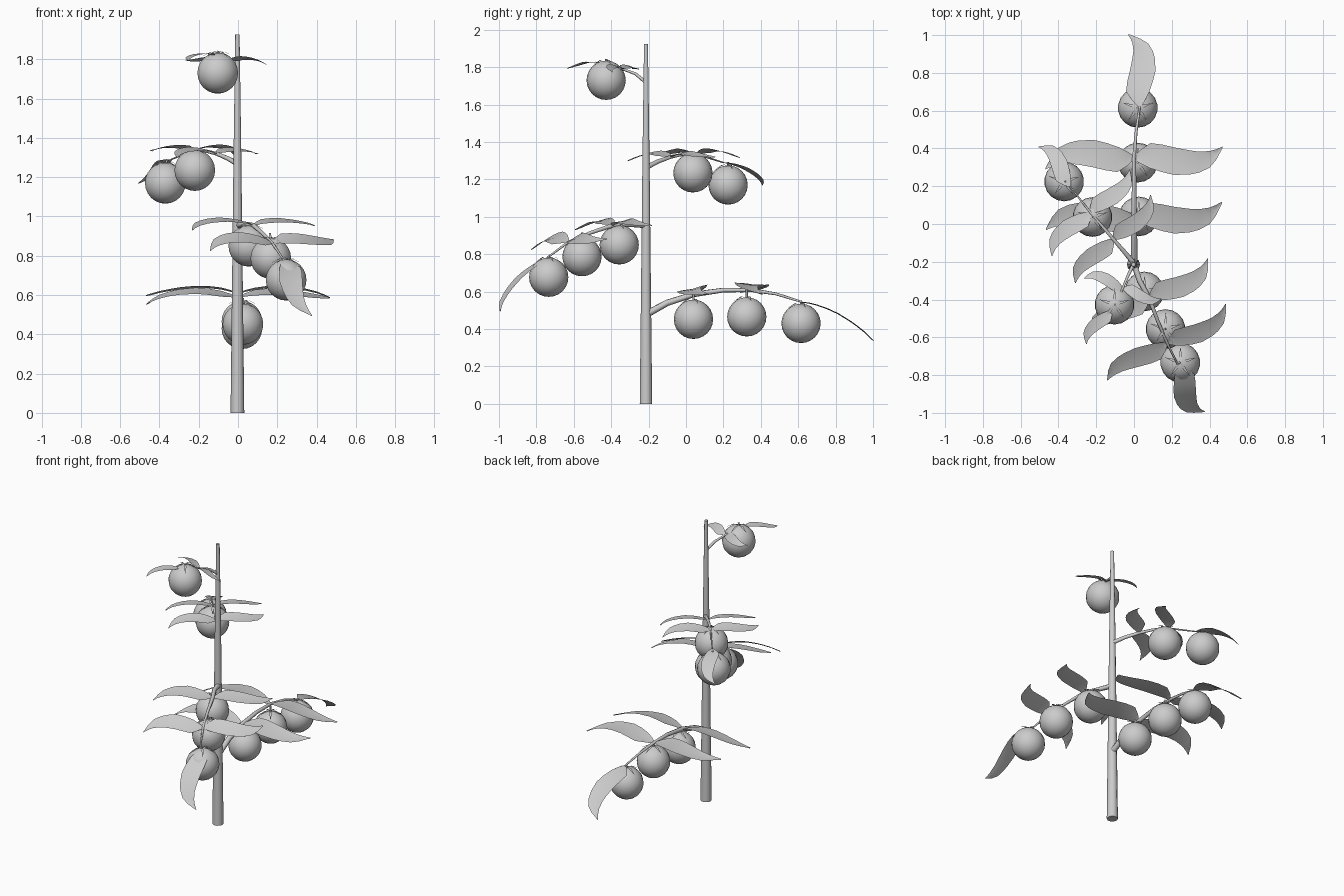
import bpy, math
from mathutils import Vector as V

if "Cube" in bpy.data.objects:
    bpy.data.objects.remove(bpy.data.objects["Cube"])

UP = V((0, 0, 1))


def mesh_obj(name, verts, faces):
    me = bpy.data.meshes.new(name)
    me.from_pydata(verts, [], faces)
    ob = bpy.data.objects.new(name, me)
    bpy.context.collection.objects.link(ob)
    return ob


def tube(name, pts, radii, sides=8):
    """Tapered tube swept along a path."""
    pts = [V(p) for p in pts]
    verts, faces = [], []
    for i, p in enumerate(pts):
        t = (pts[min(i + 1, len(pts) - 1)] - pts[max(i - 1, 0)]).normalized()
        a = t.cross(UP)
        a = a.normalized() if a.length > 1e-3 else V((1, 0, 0))
        b = a.cross(t)
        for k in range(sides):
            w = 2 * math.pi * k / sides
            verts.append(p + radii[i] * (a * math.cos(w) + b * math.sin(w)))
    for i in range(len(pts) - 1):
        for k in range(sides):
            n = (k + 1) % sides
            faces.append((i * sides + k, i * sides + n,
                          (i + 1) * sides + n, (i + 1) * sides + k))
    faces.append(tuple(range(sides))[::-1])
    faces.append(tuple((len(pts) - 1) * sides + k for k in range(sides)))
    ob = mesh_obj(name, verts, faces)
    ob.data.polygons.foreach_set("use_smooth", [len(f) == 4 for f in faces])
    return ob


# Leaf outline stations: along, upper edge, middle, lower edge, height
LEAF = [(0, .01, 0, -.01, 0), (.035, .045, 0, -.03, .014),
        (.085, .08, .01, -.053, .025), (.15, .073, 0, -.072, .033),
        (.215, .06, -.01, -.085, .035), (.295, .048, -.015, -.08, .028),
        (.345, .044, -.008, -.068, .02), (.4, .05, .008, -.04, .008),
        (.435, .062, .03, .005, -.003), (.467, .078, .076, .07, -.014)]


def leaf(name, base, u, s, v=None):
    base, u = V(base), V(u).normalized()
    v = (v or UP.cross(u)).normalized()
    n = u.cross(v).normalized()
    verts, faces = [], []
    for a, hi, mid, lo, h in LEAF:
        for e, dz in ((hi, 0), (mid, -.006), (lo, 0)):
            verts.append(base + s * (u * a + v * e + n * (h + dz)))
    for i in range(len(LEAF) - 1):
        for k in (0, 1):
            q = 3 * i + k
            faces.append((q, q + 1, q + 4, q + 3))
    ob = mesh_obj(name, verts, faces)
    ob.data.polygons.foreach_set("use_smooth", [True] * len(faces))


def fruit(name, c, branch_z, r=.105):
    bpy.ops.mesh.primitive_uv_sphere_add(segments=18, ring_count=12,
                                         radius=r, location=c)
    bpy.context.object.name = name
    bpy.ops.object.shade_smooth()
    c = V(c)
    top = c + UP * r
    # stalk from the branch
    tube(name + "_stalk", [top - UP * .01, V((c.x * .97, c.y, max(branch_z, top.z + .008)))],
         [.006, .006], 6)
    # thin pointed sepals
    verts, faces = [], []
    for k in range(5):
        w = 2 * math.pi * k / 5 + .3
        d = V((math.cos(w), math.sin(w), 0))
        p = V((-d.y, d.x, 0))
        b = len(verts)
        verts += [top + UP * .004, top + d * .035 + p * .008 + UP * .003,
                  top + d * .085 - UP * .022, top + d * .035 - p * .008 + UP * .003]
        faces.append((b, b + 1, b + 2, b + 3))
    mesh_obj(name + "_sepals", verts, faces)


# Main stem
tube("stem", [(-.003, -.214, 0), (-.003, -.214, .6), (-.003, -.214, 1.3),
              (-.003, -.214, 1.925)], [.035, .028, .02, .011], 10)

# Branches: path, base radius, fruits, leaf-pair points (index), leaf scale, end leaf
BRANCHES = [
    ("low", [(0, -.21, .48), (0, -.1, .54), (0, .04, .585), (0, .2, .608),
             (0, .35, .608), (.01, .48, .588), (.03, .62, .545)], .02,
     [(.025, .04, .452), (.02, .325, .465), (.02, .615, .43)],
     [2, 4], 1.0, (.01, .4, -.2), .93),
    ("middle", [(0, -.21, .955), (.03, -.3, .96), (.08, -.39, .955),
                (.125, -.51, .915), (.175, -.63, .865), (.235, -.75, .775)], .017,
     [(.055, -.357, .85), (.167, -.556, .787), (.245, -.734, .677)],
     [2, 4], .79, (.08, -.26, -.26), .84),
    ("high", [(0, -.21, 1.265), (-.05, -.15, 1.295), (-.11, -.08, 1.32),
              (-.17, -.01, 1.335), (-.23, .06, 1.335), (-.34, .2, 1.29)], .014,
     [(-.22, .037, 1.235), (-.37, .225, 1.17)],
     [2, 4], .65, (-.125, .23, -.11), .62),
    ("top", [(0, -.21, 1.715), (-.03, -.27, 1.765), (-.06, -.34, 1.79),
             (-.09, -.41, 1.81), (-.12, -.46, 1.82)], .01,
     [(-.103, -.427, 1.73)],
     [2], .45, (-.16, -.155, -.02), .47),
]

for tag, path, r, fruits, pairs, s, end_dir, end_s in BRANCHES:
    m = len(path) - 1
    tube(tag + "_branch", path, [r * (1 - .72 * i / m) for i in range(m + 1)], 7)
    for i, c in enumerate(fruits):
        near = min(path, key=lambda p: (V(p).xy - V(c).xy).length)
        fruit(f"{tag}_fruit_{i}", c, near[2])
    # opposite leaves, each a half turn of the other
    for i in pairs:
        t = V(path[i + 1]) - V(path[i - 1])
        side = t.cross(UP).normalized()
        leaf(f"{tag}_leaf_{i}a", path[i], side, s, t)
        leaf(f"{tag}_leaf_{i}b", path[i], -side, s, -t)
    leaf(tag + "_end_leaf", path[-1], end_dir, end_s)
